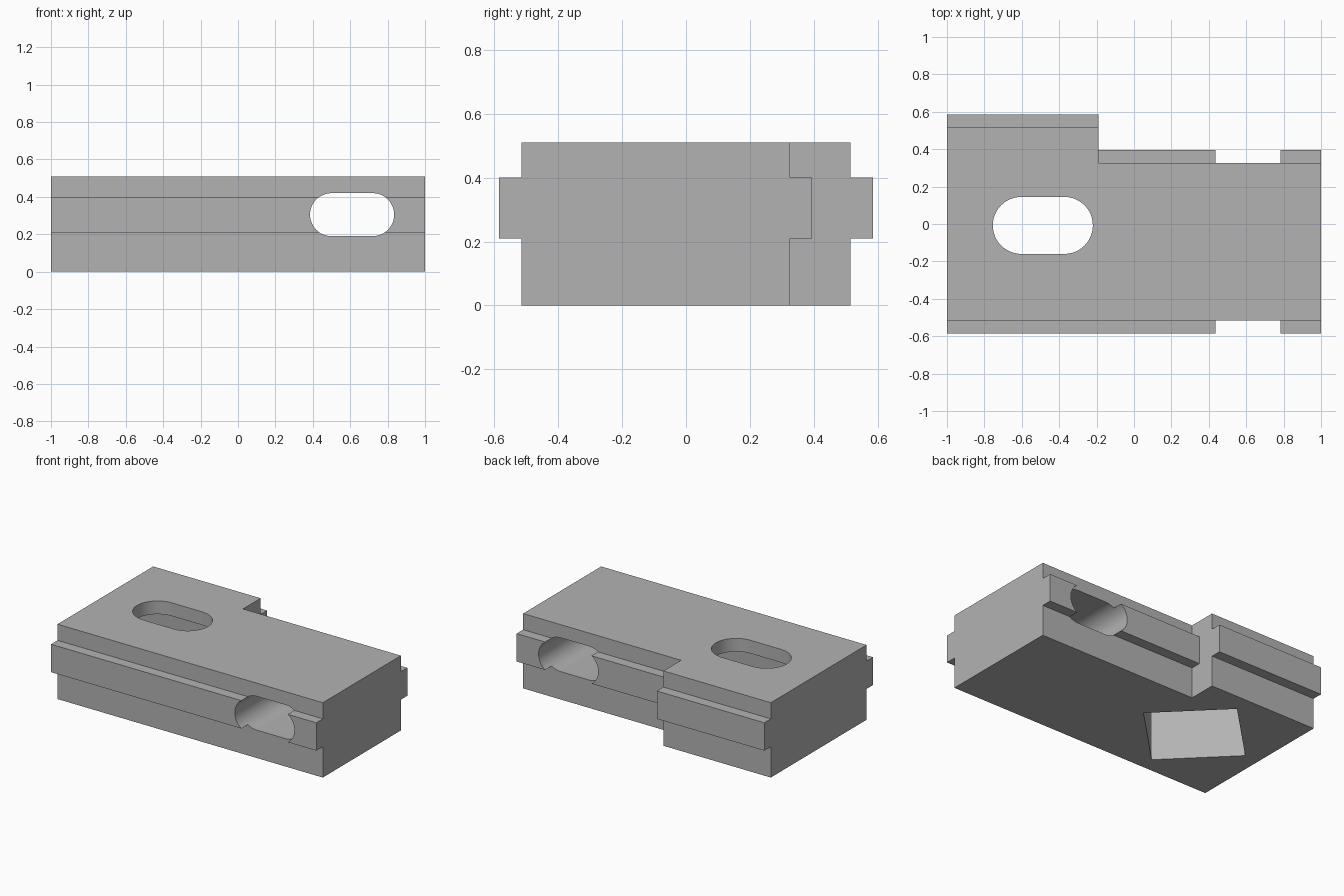
import bpy, bmesh, math
from mathutils import Matrix, Vector

cube = bpy.data.objects.get("Cube")
if cube:
    bpy.data.objects.remove(cube)

grey = bpy.data.materials.new("plain_grey")
grey.use_nodes = True
colour = (0.45, 0.45, 0.45, 1)
grey.diffuse_color = colour
grey.node_tree.nodes["Principled BSDF"].inputs["Base Color"].default_value = colour

LENGTH_END, STEP_X = 1.0, -0.19
HEIGHT, RAIL_LOW, RAIL_HIGH, RAIL_OUT = 0.51, 0.21, 0.40, 0.07
FRONT, BACK, BACK_STEP = -0.515, 0.515, 0.325


def prism(name, points, direction):
    """Extrude a closed outline along a direction."""
    bm = bmesh.new()
    face = bm.faces.new([bm.verts.new(p) for p in points])
    out = bmesh.ops.extrude_face_region(bm, geom=[face])
    moved = [v for v in out["geom"] if isinstance(v, bmesh.types.BMVert)]
    bmesh.ops.translate(bm, verts=moved, vec=direction)
    bmesh.ops.recalc_face_normals(bm, faces=bm.faces)
    mesh = bpy.data.meshes.new(name)
    bm.to_mesh(mesh)
    bm.free()
    obj = bpy.data.objects.new(name, mesh)
    bpy.context.collection.objects.link(obj)
    mesh.materials.append(grey)
    return obj


def railed_profile(x, back):
    """Cross-section with a rail on the front and back sides."""
    f, b = FRONT - RAIL_OUT, back + RAIL_OUT
    return [(x, y, z) for y, z in (
        (FRONT, 0), (back, 0), (back, RAIL_LOW), (b, RAIL_LOW), (b, RAIL_HIGH),
        (back, RAIL_HIGH), (back, HEIGHT), (FRONT, HEIGHT), (FRONT, RAIL_HIGH),
        (f, RAIL_HIGH), (f, RAIL_LOW), (FRONT, RAIL_LOW))]


def stadium(half_straight, radius, steps=24):
    """Rounded slot outline, long along its first axis."""
    pts = []
    for side in (1, -1):
        for i in range(steps + 1):
            a = math.pi * i / steps - math.pi / 2
            pts.append((side * (half_straight + radius * math.cos(a)),
                        side * radius * math.sin(a)))
    return pts


def boolean(target, other, operation):
    mod = target.modifiers.new(operation.lower(), "BOOLEAN")
    mod.operation, mod.solver, mod.object = operation, "EXACT", other
    bpy.context.view_layer.objects.active = target
    bpy.ops.object.modifier_apply(modifier=mod.name)
    bpy.data.objects.remove(other)


# Wide and narrow lengths of the block, joined at the step
block = prism("slotted_block", railed_profile(-1, BACK), (STEP_X + 1, 0, 0))
narrow = prism("narrow_length", railed_profile(STEP_X - 0.1, BACK_STEP),
               (LENGTH_END - STEP_X + 0.1, 0, 0))
boolean(block, narrow, "UNION")

# Slot from front to back
side_slot = prism("side_slot_cutter",
                  [(0.61 + u, -1, 0.305 + v) for u, v in stadium(0.11, 0.115)], (0, 2, 0))
boolean(block, side_slot, "DIFFERENCE")

# Slot through the top
top_slot = prism("top_slot_cutter",
                 [(-0.4875 + u, -0.0075 + v, -0.1) for u, v in stadium(0.115, 0.1525)], (0, 0, 1))
boolean(block, top_slot, "DIFFERENCE")

# Diagonal square pocket in the underside
pocket = prism("pocket_cutter",
               [(-0.4875 + 0.405 * u, -0.0075 + 0.405 * v, -0.1)
                for u, v in ((1, 0), (0, 1), (-1, 0), (0, -1))], (0, 0, 0.52))
boolean(block, pocket, "DIFFERENCE")

# Smooth slot ends, sharp block edges
bpy.ops.object.select_all(action="DESELECT")
block.select_set(True)
bpy.context.view_layer.objects.active = block
bpy.ops.object.shade_smooth_by_angle(angle=math.radians(30))
